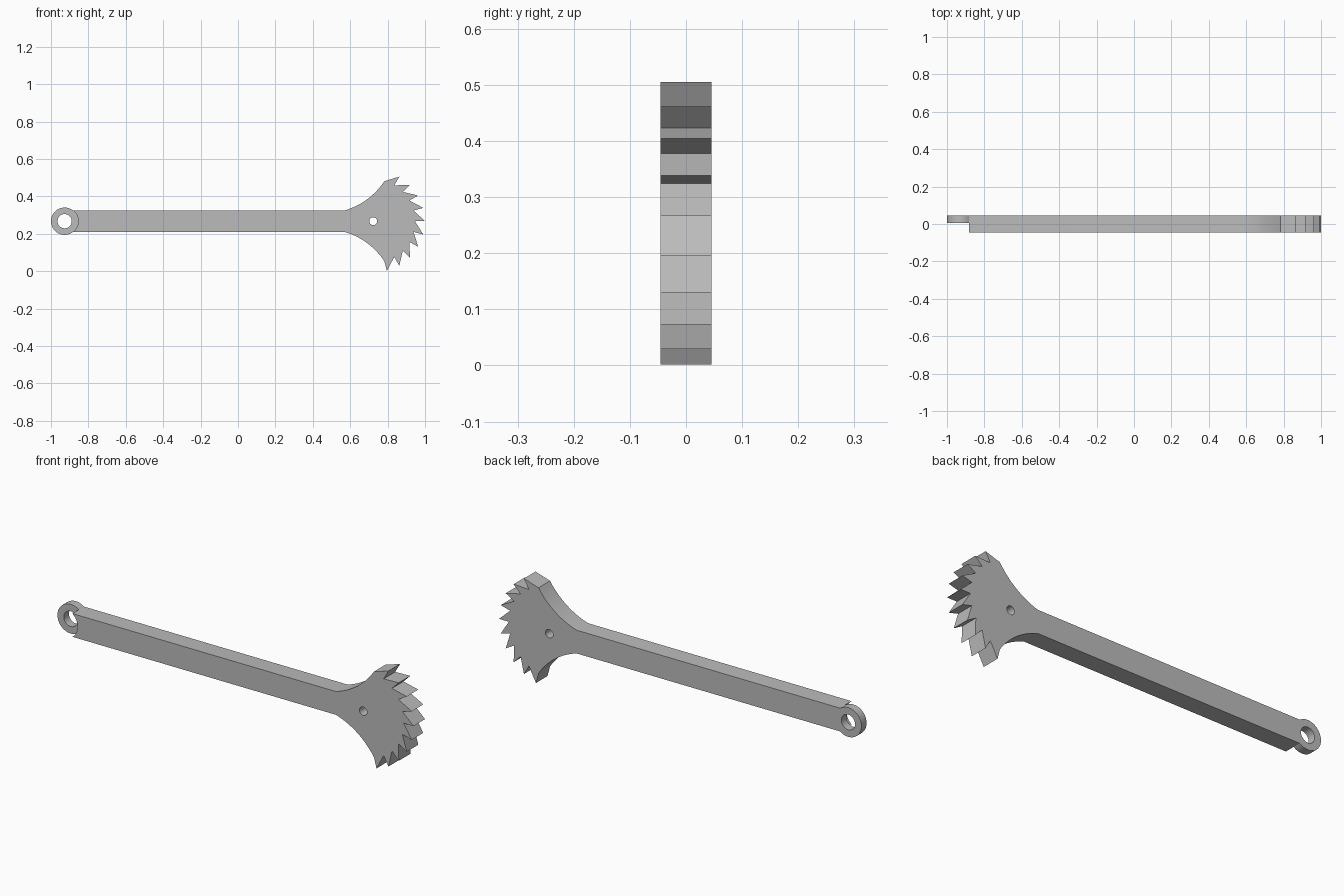
import bpy, bmesh
from math import radians, cos, sin, asin, acos, pi
from mathutils import Vector, Matrix

cube = bpy.data.objects.get("Cube")
if cube:
    bpy.data.objects.remove(cube, do_unlink=True)

MID = 0.267                       # height of the centre line
HALF_BAR, HALF_DEPTH = 0.058, 0.0455
EYE_X, EYE_R = -0.927, 0.073
HUB_X, TIP_R, ROOT_R = 0.725, 0.275, 0.221

steel = bpy.data.materials.new("grey_steel")
steel.use_nodes = True
colour = (0.5, 0.5, 0.5, 1)
steel.diffuse_color = colour
steel.node_tree.nodes["Principled BSDF"].inputs["Base Color"].default_value = colour


def polar(cx, r, angle):
    return Vector((cx + r * cos(angle), r * sin(angle)))


def sagging_arc(a, b, half_turn, steps):
    """Arc from a to b, bulging to the right of the direction of travel."""
    chord = b - a
    r = chord.length / 2 / sin(half_turn)
    left = Vector((-chord.y, chord.x)).normalized()
    centre = (a + b) / 2 + left * r * cos(half_turn)
    start = a - centre
    return [centre + Matrix.Rotation(2 * half_turn * i / steps, 2) @ start
            for i in range(steps + 1)]


def cutter(name, x, r, y0, y1):
    bpy.ops.mesh.primitive_cylinder_add(
        vertices=64, radius=r, depth=y1 - y0,
        location=(x, (y0 + y1) / 2, MID), rotation=(pi / 2, 0, 0))
    ob = bpy.context.object
    ob.name = name
    ob.hide_render = True
    return ob


# Outline: upper flare, teeth, lower flare, rounded eye end
flare = sagging_arc(Vector((0.572, HALF_BAR)),
                    polar(HUB_X, ROOT_R, radians(75)), radians(20), 16)
outline = list(flare)
for i in range(10):
    angle = radians(60 - 15 * i)
    outline += [polar(HUB_X, TIP_R, angle), polar(HUB_X, ROOT_R, angle)]
outline.pop()
outline += [Vector((p.x, -p.y)) for p in reversed(flare)]
join = asin(HALF_BAR / EYE_R)
outline += [polar(EYE_X, EYE_R, -join - (2 * pi - 2 * join) * i / 48)
            for i in range(49)]

# Extrude the outline through the depth
bm = bmesh.new()
face = bm.faces.new([bm.verts.new((p.x, -HALF_DEPTH, p.y + MID)) for p in outline])
new = bmesh.ops.extrude_face_region(bm, geom=[face])["geom"]
bmesh.ops.translate(bm, vec=(0, 2 * HALF_DEPTH, 0),
                    verts=[v for v in new if isinstance(v, bmesh.types.BMVert)])
bmesh.ops.recalc_face_normals(bm, faces=bm.faces)
mesh = bpy.data.meshes.new("toothed_lever")
bm.to_mesh(mesh)
bm.free()
mesh.materials.append(steel)
lever = bpy.data.objects.new("toothed_lever", mesh)
bpy.context.collection.objects.link(lever)

# Front recess at the eye, eye hole and pivot hole
cutters = [cutter("eye_recess", EYE_X, EYE_R + 0.0005, -0.2, 0.005),
           cutter("eye_hole", EYE_X, 0.038, -0.2, 0.2),
           cutter("pivot_hole", HUB_X - 0.002, 0.021, -0.2, 0.2)]
bpy.ops.object.select_all(action="DESELECT")
lever.select_set(True)
bpy.context.view_layer.objects.active = lever
for c in cutters:
    mod = lever.modifiers.new(c.name, "BOOLEAN")
    mod.operation = "DIFFERENCE"
    mod.solver = "EXACT"
    mod.object = c
    bpy.ops.object.modifier_apply(modifier=mod.name)
    bpy.data.objects.remove(c, do_unlink=True)
bpy.ops.object.shade_smooth_by_angle(angle=radians(25))
